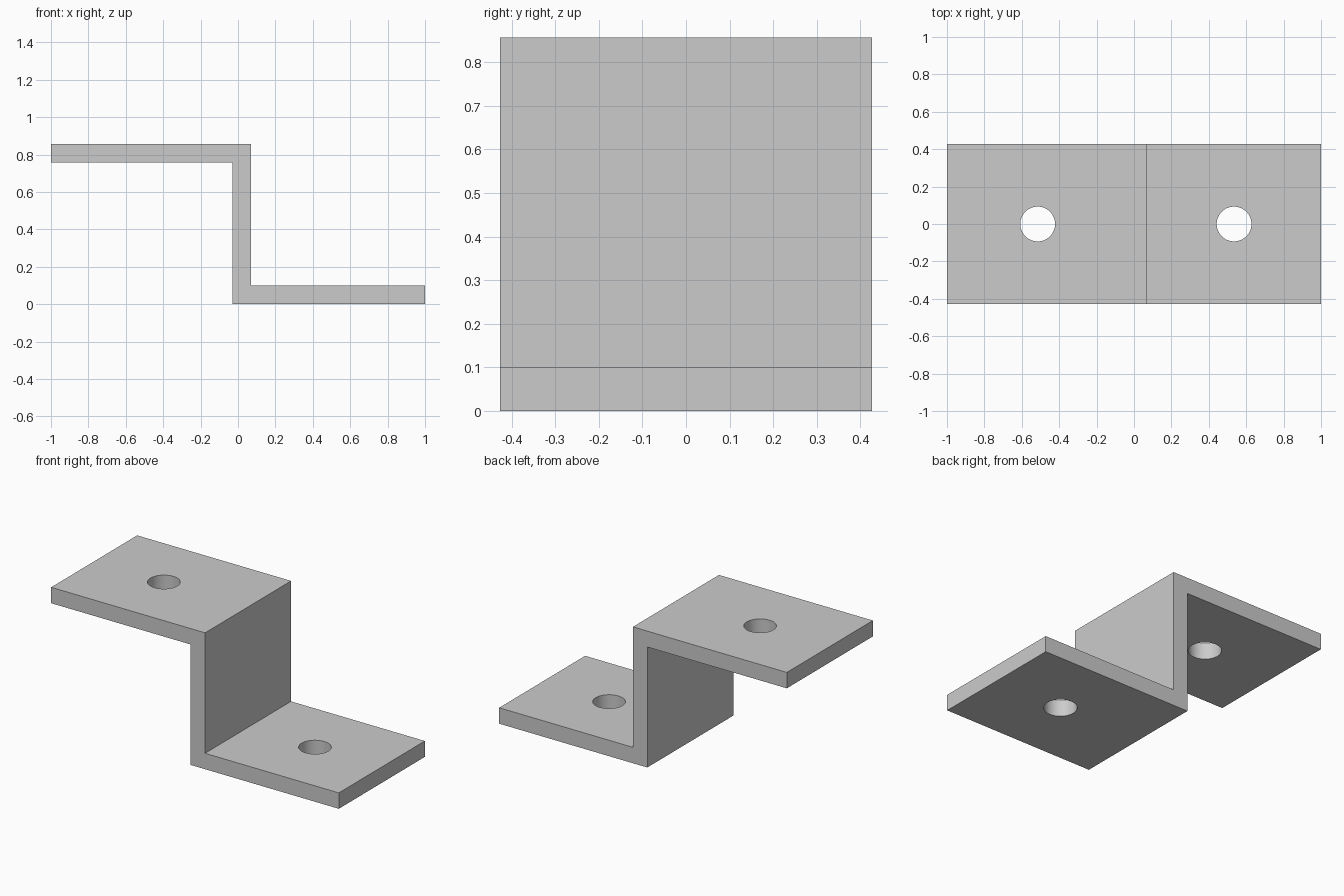
import bpy
import bmesh

cube = bpy.data.objects.get("Cube")
if cube:
    bpy.data.objects.remove(cube, do_unlink=True)

HALF_WIDTH = 0.427
HEIGHT = 0.857
THICK = 0.1
WEB_LEFT, WEB_RIGHT = -0.03, 0.07
HOLE_RADIUS = 0.093

# Plain grey metal
metal = bpy.data.materials.new("grey_metal")
metal.use_nodes = True
grey = (0.6, 0.6, 0.6, 1)
metal.diffuse_color = grey
metal.node_tree.nodes["Principled BSDF"].inputs["Base Color"].default_value = grey


def add_object(name, bm):
    bmesh.ops.recalc_face_normals(bm, faces=bm.faces)
    mesh = bpy.data.meshes.new(name)
    bm.to_mesh(mesh)
    bm.free()
    mesh.materials.append(metal)
    obj = bpy.data.objects.new(name, mesh)
    bpy.context.collection.objects.link(obj)
    return obj


# Z-shaped bracket: step profile extruded across its width
profile = [
    (-1, HEIGHT), (-1, HEIGHT - THICK), (WEB_LEFT, HEIGHT - THICK), (WEB_LEFT, 0),
    (1, 0), (1, THICK), (WEB_RIGHT, THICK), (WEB_RIGHT, HEIGHT),
]
bm = bmesh.new()
face = bm.faces.new([bm.verts.new((x, -HALF_WIDTH, z)) for x, z in profile])
extruded = bmesh.ops.extrude_face_region(bm, geom=[face])["geom"]
bmesh.ops.translate(
    bm, vec=(0, 2 * HALF_WIDTH, 0),
    verts=[v for v in extruded if isinstance(v, bmesh.types.BMVert)])
bracket = add_object("z_bracket", bm)

bpy.ops.object.select_all(action="DESELECT")
bracket.select_set(True)
bpy.context.view_layer.objects.active = bracket

# Bolt hole through the middle of each flange
for side, x, z in (("upper", -0.515, HEIGHT - THICK / 2), ("lower", 0.535, THICK / 2)):
    bm = bmesh.new()
    bmesh.ops.create_cone(bm, cap_ends=True, segments=64, radius1=HOLE_RADIUS,
                          radius2=HOLE_RADIUS, depth=3 * THICK)
    bmesh.ops.translate(bm, verts=bm.verts, vec=(x, 0, z))
    cutter = add_object(side + "_hole_cutter", bm)
    cutter.hide_render = True
    cut = bracket.modifiers.new(side + "_hole", "BOOLEAN")
    cut.operation = "DIFFERENCE"
    cut.solver = "EXACT"
    cut.object = cutter
    bpy.ops.object.modifier_apply(modifier=cut.name)
    bpy.data.objects.remove(cutter, do_unlink=True)

# Smooth bores, crisp plate edges
bpy.ops.object.shade_smooth_by_angle(angle=0.5)
